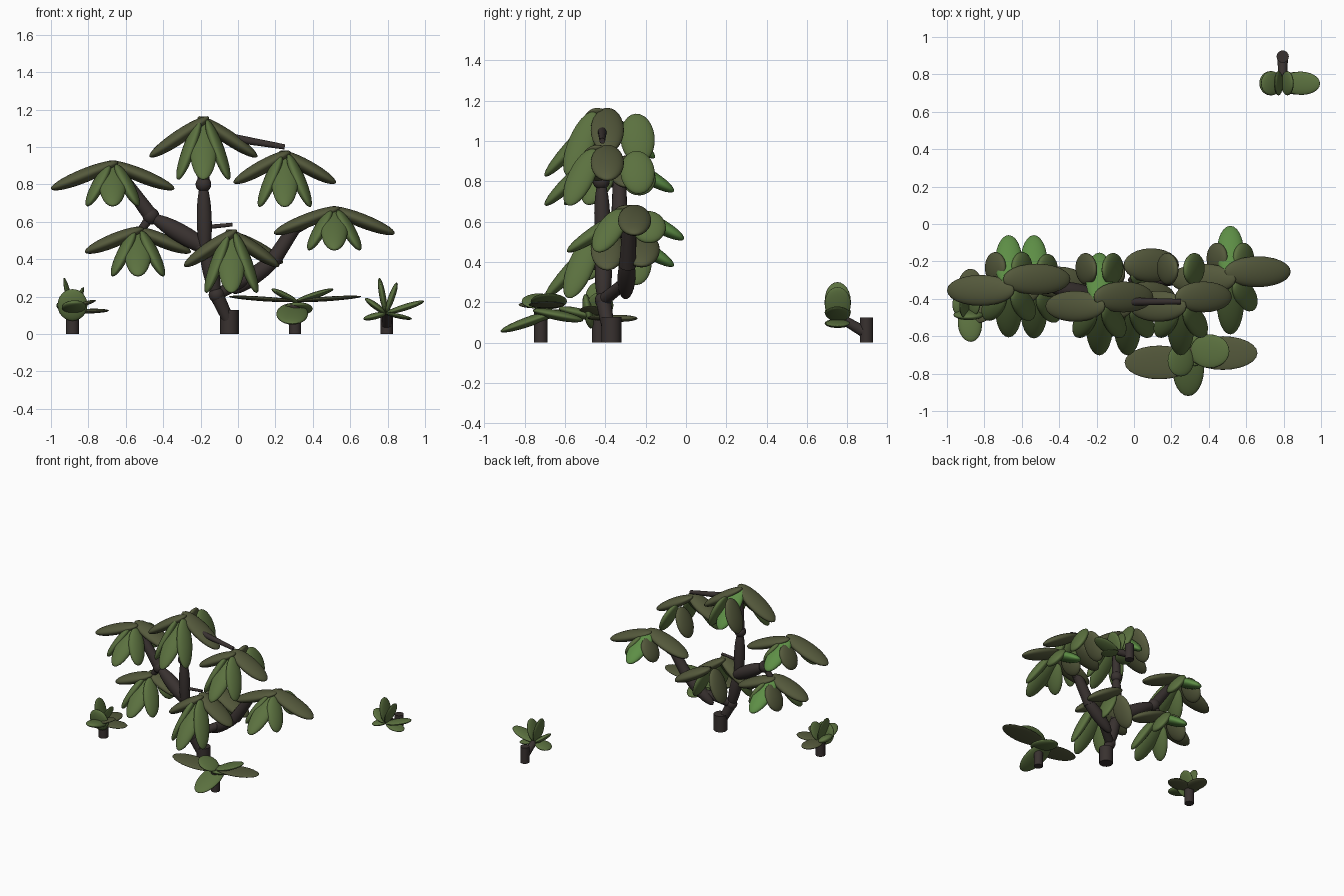
import bpy
from mathutils import Vector, Matrix


def material(name, rgb):
    m = bpy.data.materials.new(name)
    m.diffuse_color = (*rgb, 1)
    return m


GREEN = material("leaf_green", (0.105, 0.165, 0.05))
OLIVE = material("leaf_olive", (0.09, 0.1, 0.045))
BRIGHT = material("leaf_bright", (0.11, 0.27, 0.06))
BARK = material("bark", (0.04, 0.031, 0.029))


def finish(name, mat):
    ob = bpy.context.object
    ob.name = name
    ob.data.materials.append(mat)
    bpy.ops.object.shade_smooth_by_angle()
    return ob


# Flattened ellipsoid running from base to tip; side is its width direction
def leaf(name, base, tip, width, thick, mat, side=None):
    a, b = Vector(base), Vector(tip)
    x = (b - a).normalized()
    y = Vector(side) if side else Vector((0, 0, 1)).cross(x)
    y = (y - y.dot(x) * x).normalized()
    z = x.cross(y)
    bpy.ops.mesh.primitive_uv_sphere_add(segments=24, ring_count=14, radius=1)
    ob = finish(name, mat)
    rot = Matrix((x, y, z)).transposed().to_4x4()
    size = Matrix.Diagonal(((b - a).length / 2, width / 2, thick / 2, 1))
    ob.matrix_world = Matrix.Translation((a + b) / 2) @ rot @ size


def ball(name, p, r):
    bpy.ops.mesh.primitive_uv_sphere_add(segments=16, ring_count=10, radius=r, location=p)
    finish(name, BARK)


def limb(name, p, q, r0, r1):
    p, q = Vector(p), Vector(q)
    d = q - p
    bpy.ops.mesh.primitive_cone_add(vertices=16, radius1=r0, radius2=r1, depth=d.length,
                                    location=(p + q) / 2,
                                    rotation=d.to_track_quat('Z', 'Y').to_euler())
    finish(name, BARK)


# Trunk and limbs
limb("trunk_base", (-0.045, -0.37, 0), (-0.045, -0.37, 0.127), 0.05, 0.05)
A, D = (-0.115, -0.41, 0.21), (-0.175, -0.41, 0.45)
limb("trunk", (-0.035, -0.38, 0.04), A, 0.03, 0.038)
leaf("trunk_upper", (-0.11, -0.41, 0.18), (-0.185, -0.41, 0.5), 0.085, 0.085, BARK)
ball("fork", A, 0.042)
leaf("center_limb", (-0.175, -0.41, 0.38), (-0.185, -0.42, 0.82), 0.08, 0.08, BARK)
ball("center_joint", (-0.185, -0.42, 0.8), 0.042)
limb("center_top", (-0.185, -0.42, 0.8), (-0.18, -0.42, 1.1), 0.032, 0.025)
B = (-0.465, -0.33, 0.63)
leaf("left_limb", (-0.12, -0.41, 0.43), B, 0.1, 0.1, BARK)
limb("left_limb_core", D, B, 0.03, 0.03)
ball("left_joint", B, 0.045)
limb("left_top", B, (-0.65, -0.33, 0.88), 0.04, 0.03)
limb("left_low_twig", B, (-0.53, -0.33, 0.54), 0.025, 0.02)
limb("right_limb_root", A, (0.04, -0.31, 0.29), 0.032, 0.03)
leaf("right_limb", (-0.03, -0.3, 0.22), (0.24, -0.29, 0.43), 0.09, 0.09, BARK)
limb("right_limb_outer", (0.18, -0.29, 0.38), (0.31, -0.28, 0.58), 0.042, 0.035)
limb("right_top", (0.3, -0.28, 0.56), (0.5, -0.28, 0.66), 0.03, 0.018)
limb("high_twig", (-0.1, -0.415, 1.06), (0.25, -0.415, 1.0), 0.025, 0.014)
limb("low_twig", (-0.18, -0.41, 0.57), (-0.03, -0.41, 0.585), 0.012, 0.01)


# Drooping crown: side leaves, front leaf, back leaf and steep inner leaves
def crown(name, x, y, z, reach, drop, front, fdrop, back, inner, skew=0.025):
    for s, tag in ((-1, "left"), (1, "right")):
        leaf(f"{name}_{tag}_leaf", (x - s * 0.03, y + s * skew, z - 0.025),
             (x + s * reach, y + s * skew, z - drop), 0.165, 0.075, OLIVE)
        leaf(f"{name}_{tag}_back_inner_leaf", (x + s * 0.02, y + inner, z - 0.05),
             (x + s * 0.12, y + inner + 0.02, z - 0.82 * fdrop), 0.17, 0.065,
             GREEN if s > 0 else OLIVE, (0, 1, 0))
        leaf(f"{name}_{tag}_front_inner_leaf", (x + s * 0.02, y - 0.04, z - 0.04),
             (x + s * 0.135, y - 0.17, z - fdrop), 0.135, 0.065, GREEN, (0.2 * s, 1, 0))
    leaf(f"{name}_front_leaf", (x, y + 0.02, z - 0.03), (x, y - front, z - fdrop),
         0.145, 0.075, GREEN)
    if back:
        leaf(f"{name}_back_leaf", (x, y - 0.02, z - 0.03), (x, y + back, z - fdrop * 0.75),
             0.145, 0.075, BRIGHT)


crown("left_crown", -0.67, -0.325, 0.945, 0.33, 0.17, 0.28, 0.26, 0.265, 0.08, 0.03)
crown("top_crown", -0.185, -0.415, 1.185, 0.288, 0.238, 0.285, 0.36, 0.26, 0.165)
crown("right_crown", 0.25, -0.415, 1.0, 0.273, 0.193, 0.285, 0.32, 0, 0.165)
crown("far_right_crown", 0.515, -0.275, 0.7, 0.323, 0.163, 0.315, 0.25, 0.265, 0.08, 0.02)
crown("low_crown", -0.035, -0.415, 0.58, 0.253, 0.218, 0.285, 0.36, 0, 0.15)
crown("low_left_crown", -0.535, -0.335, 0.59, 0.283, 0.153, 0.275, 0.28, 0.275, 0.08)
leaf("low_rear_leaf", (-0.055, -0.22, 0.54), (0.24, -0.22, 0.38), 0.18, 0.08, OLIVE)

# Small plant at the left
limb("left_sprout_stub", (-0.885, -0.43, 0), (-0.885, -0.43, 0.12), 0.035, 0.035)
L = (-0.885, -0.43, 0.12)
leaf("left_sprout_front_leaf", L, (-0.87, -0.63, 0.17), 0.13, 0.05, GREEN)
leaf("left_sprout_face_leaf", (-0.885, -0.47, 0.07), (-0.885, -0.5, 0.24), 0.16, 0.05, GREEN)
leaf("left_sprout_up_leaf", L, (-0.93, -0.44, 0.3), 0.13, 0.03, GREEN, (0, 1, 0))
leaf("left_sprout_up_right_leaf", L, (-0.825, -0.42, 0.25), 0.13, 0.03, GREEN, (0, 1, 0))
leaf("left_sprout_right_leaf", L, (-0.69, -0.42, 0.125), 0.13, 0.025, OLIVE)
leaf("left_sprout_side_leaf", (-0.92, -0.47, 0.13), (-0.76, -0.47, 0.18), 0.12, 0.025, OLIVE)
leaf("left_sprout_back_leaf", L, (-0.87, -0.24, 0.12), 0.13, 0.035, OLIVE)
leaf("left_sprout_left_leaf", L, (-0.97, -0.43, 0.16), 0.13, 0.05, GREEN)

# Small plant at the front
limb("front_sprout_stub", (0.305, -0.72, 0), (0.305, -0.72, 0.16), 0.033, 0.033)
leaf("front_sprout_left_leaf", (0.32, -0.74, 0.175), (-0.05, -0.74, 0.2), 0.18, 0.025, OLIVE)
leaf("front_sprout_right_leaf", (0.29, -0.69, 0.175), (0.66, -0.69, 0.2), 0.18, 0.025, OLIVE)
leaf("front_sprout_front_leaf", (0.29, -0.62, 0.16), (0.29, -0.92, 0.055), 0.17, 0.05, GREEN)
leaf("front_sprout_up_right_leaf", (0.3, -0.68, 0.17), (0.51, -0.68, 0.24), 0.18, 0.035, GREEN)
leaf("front_sprout_up_left_leaf", (0.32, -0.73, 0.17), (0.18, -0.73, 0.24), 0.17, 0.035, GREEN)
leaf("front_sprout_back_leaf", (0.32, -0.76, 0.16), (0.32, -0.51, 0.11), 0.16, 0.05, GREEN)

# Small plant at the back
limb("back_sprout_stub", (0.795, 0.895, 0), (0.795, 0.895, 0.125), 0.033, 0.033)
limb("back_sprout_stem", (0.795, 0.88, 0.055), (0.795, 0.76, 0.125), 0.028, 0.022)
K = (0.79, 0.755, 0.11)
for i, (tx, tz, w, th) in enumerate([(0.995, 0.175, 0.125, 0.035), (0.67, 0.08, 0.13, 0.035),
                                     (0.68, 0.19, 0.13, 0.035), (0.755, 0.3, 0.13, 0.035),
                                     (0.85, 0.275, 0.13, 0.035), (0.93, 0.08, 0.12, 0.025)]):
    leaf(f"back_sprout_leaf_{i + 1}", K, (tx, 0.75, tz), w, th, GREEN, (0, 1, 0))
